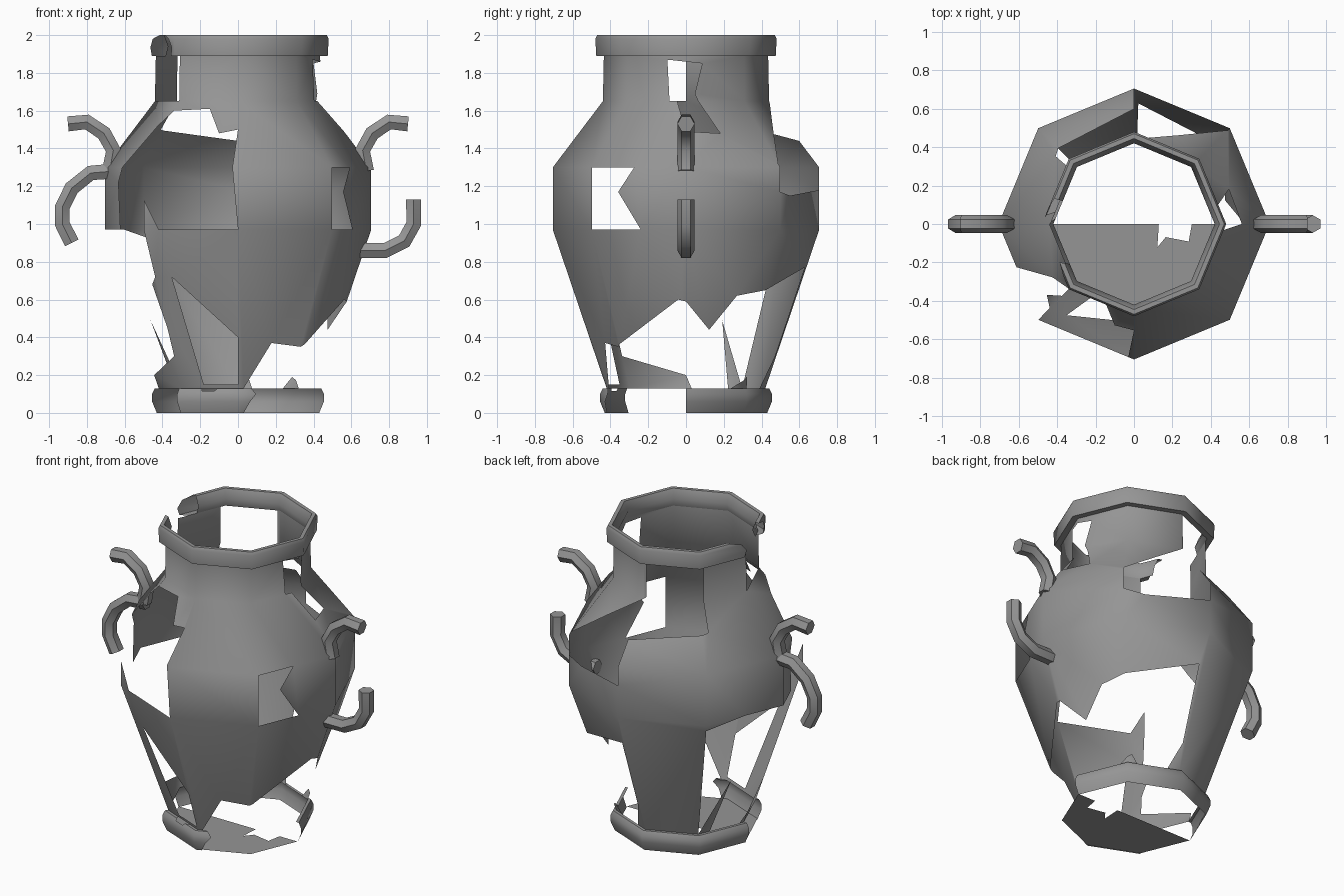
import bpy, bmesh
from math import sin, cos, pi, radians, floor
from mathutils import Vector
from mathutils.geometry import delaunay_2d_cdt

cube = bpy.data.objects.get("Cube")
if cube:
    bpy.data.objects.remove(cube, do_unlink=True)

SIDES = 8
clay = bpy.data.materials.new("grey_clay")
clay.use_nodes = True
shade = (0.3, 0.3, 0.3, 1)
clay.diffuse_color = shade
clay.node_tree.nodes["Principled BSDF"].inputs["Base Color"].default_value = shade


def inside(point, polygon):
    """Even-odd test of a point against a polygon."""
    hit = False
    for (ax, ay), (bx, by) in zip(polygon, polygon[1:] + polygon[:1]):
        if (ay > point.y) != (by > point.y):
            if point.x < ax + (point.y - ay) * (bx - ax) / (by - ay):
                hit = not hit
    return hit


def on_pot(side, level, rows):
    """Side number (from the front, turning to +x) and level to a 3D point."""
    for low, high in zip(rows, rows[1:]):
        if level <= high[0] + 1e-6:
            break
    mix = (level - low[0]) / (high[0] - low[0])
    radius = low[1] + (high[1] - low[1]) * mix
    height = low[2] + (high[2] - low[2]) * mix
    first = min(floor(side + 1e-5), SIDES - 1)

    def corner(k):
        angle = 2 * pi * k / SIDES
        return Vector((radius * sin(angle), -radius * cos(angle), height))
    return corner(first).lerp(corner(first + 1), side - first)


def finish(obj):
    obj.data.materials.clear()
    obj.data.materials.append(clay)
    bpy.ops.object.select_all(action='DESELECT')
    obj.select_set(True)
    bpy.context.view_layer.objects.active = obj
    bpy.ops.object.shade_smooth_by_angle(angle=radians(50))


def broken_sheet(name, rows, holes):
    """Eight-sided turned shell with polygonal holes broken out of it."""
    points, edges = [], []

    def add_line(line, closed=False):
        start = len(points)
        points.extend(Vector(p) for p in line)
        edges.extend((i, i + 1) for i in range(start, len(points) - 1))
        if closed:
            edges.append((len(points) - 1, start))

    levels = [row[0] for row in rows]
    for level in levels:
        add_line([(k, level) for k in range(SIDES + 1)])
    for k in range(SIDES + 1):
        add_line([(k, level) for level in levels])
    for hole in holes:
        add_line(hole, closed=True)
    flat, _, faces = delaunay_2d_cdt(points, edges, [], 0, 1e-5)[:3]

    bm = bmesh.new()
    verts = [bm.verts.new(on_pot(p.x, p.y, rows)) for p in flat]
    for face in faces:
        middle = sum((flat[i] for i in face), Vector((0, 0))) / len(face)
        if not any(inside(middle, hole) for hole in holes):
            bm.faces.new([verts[i] for i in face])
    bmesh.ops.delete(bm, geom=[v for v in bm.verts if not v.link_faces], context='VERTS')
    bmesh.ops.remove_doubles(bm, verts=bm.verts, dist=1e-4)
    bmesh.ops.dissolve_degenerate(bm, dist=1e-5, edges=bm.edges)
    mesh = bpy.data.meshes.new(name)
    bm.to_mesh(mesh)
    bm.free()
    obj = bpy.data.objects.new(name, mesh)
    bpy.context.collection.objects.link(obj)
    finish(obj)


def handle(name, path):
    """Six-sided tube along a path in the XZ plane."""
    curve = bpy.data.curves.new(name, 'CURVE')
    curve.dimensions = '3D'
    curve.bevel_depth = 0.046
    curve.bevel_resolution = 1
    curve.use_fill_caps = True
    spline = curve.splines.new('POLY')
    spline.points.add(len(path) - 1)
    for point, (x, z) in zip(spline.points, path):
        point.co = (x, 0, z, 1)
    obj = bpy.data.objects.new(name, curve)
    bpy.context.collection.objects.link(obj)
    bpy.ops.object.select_all(action='DESELECT')
    obj.select_set(True)
    bpy.context.view_layer.objects.active = obj
    bpy.ops.object.convert(target='MESH')
    finish(bpy.context.view_layer.objects.active)


# Body from foot to neck: level, radius, height; holes as (side, level)
BASE, BELLY, SHOULDER, NECK, TOP = 0.13, 0.97, 1.3, 1.65, 1.89
body = [(z, r, z) for z, r in
        [(BASE, 0.42), (BELLY, 0.705), (SHOULDER, 0.705), (NECK, 0.44), (TOP, 0.435)]]
side_window = [(1, BELLY), (1.52, BELLY), (1.28, 1.17), (1.45, SHOULDER), (1, SHOULDER)]
front_window = [(6.4, BELLY), (7, BELLY), (7, 1.13), (7.16, BELLY), (8, BELLY), (7.94, SHOULDER),
                (8, 1.5), (7.75, 1.48), (7.55, 1.61), (7, 1.6), (6.73, 1.52), (6.35, 1.22)]
front_crack = [(7.2, 0.72), (8, 0.4), (8, 0.15), (7.4, 0.15)]
lower_break = [(0.1, BASE), (0.5, 0.37), (0.95, 0.35), (1.9, 0.6), (2, 0.59), (2.33, 0.44),
               (2.65, 0.62), (3, 0.65), (3.95, 0.77), (3.95, 0.3), (3.75, BASE),
               (3.2, BASE), (3.08, 0.19), (2.8, BASE)]
right_break = [(5, 0.93), (5.5, BELLY), (7, BELLY), (7, 0.72), (6.86, 0.68), (7, 0.45),
               (7, 0.3), (6, 0.2), (5.9, BASE), (5.25, BASE), (5.5, 0.49), (5, BASE)]
back_break = [(4.05, TOP), (4.05, 1.66), (3.4, 1.49), (3, 1.32), (3, 1.17), (3.25, 1.15),
              (4, 1.18), (4, 1.44), (5.1, 1.5), (5.1, TOP)]
neck_right = [(6, NECK), (7, NECK), (7, TOP), (6, TOP)]
neck_left = [(1.68, 1.87), (1.72, NECK), (1.85, NECK), (2, 1.49), (2.45, 1.48),
             (2.15, 1.69), (2.28, 1.85)]
broken_sheet("body", body, [side_window, front_window, front_crack, lower_break,
                            right_break, back_break, neck_right, neck_left])

# Foot ring, kept at the back and the front right
foot = [(0, 0.43, 0), (1, 0.455, 0.06), (2, 0.455, 0.1), (3, 0.44, BASE), (4, 0.42, BASE)]
broken_sheet("foot", foot, [
    [(0.15, 4), (0.3, 2), (0.1, 0), (2, 0), (2, 4)],
    [(6, 0), (7, 0), (7, 4), (6, 4)],
    [(7.4, 2.5), (7.6, 2.5), (7.75, 4), (7.35, 4)]])

# Floor, level running from the middle outwards
floor_rows = [(0, 0, 0.005), (1, 0.43, 0.005)]
broken_sheet("floor", floor_rows, [
    [(2, 0), (6, 0), (6, 1), (2, 1)],
    [(1, 0.4), (2, 0.3), (2, 0.7), (1.6, 0.75), (1.5, 0.45)]])

# Thick lip with a broken gap
lip = [(0, 0.435, TOP), (1, 0.475, TOP), (2, 0.48, 1.98), (3, 0.47, 2),
       (4, 0.445, 2), (5, 0.42, 1.94), (6, 0.435, TOP)]
broken_sheet("lip", lip, [[(5.8, 0), (6.8, 0), (6.9, 1.5), (6.6, 3), (6.75, 6),
                           (5.6, 6), (5.6, 3), (5.9, 1.5)]])

# Broken handles
upper = [(0.68, 1.28), (0.66, 1.39), (0.71, 1.48), (0.8, 1.54), (0.9, 1.53)]
handle("left_handle_upper", upper)
handle("right_handle_upper", [(-x, z) for x, z in upper])
handle("left_handle_lower", [(0.64, 0.86), (0.78, 0.86), (0.88, 0.91), (0.93, 1), (0.93, 1.13)])
handle("right_handle_lower", [(-0.66, 1.28), (-0.78, 1.27), (-0.88, 1.19),
                              (-0.93, 1.09), (-0.93, 1), (-0.88, 0.9)])
